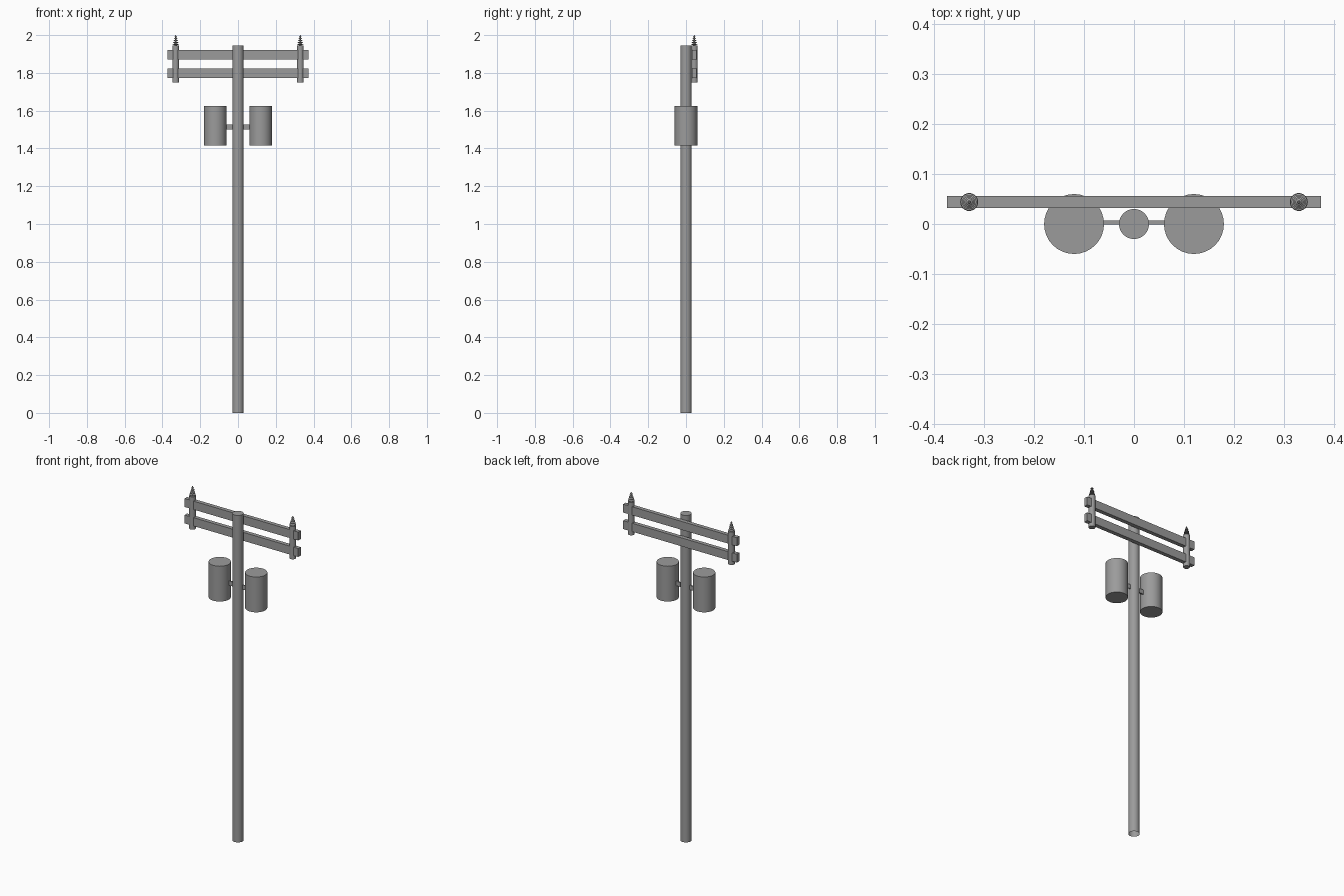
import bpy, bmesh
from math import pi, cos, sin, radians

cube = bpy.data.objects.get("Cube")
if cube:
    bpy.data.objects.remove(cube, do_unlink=True)

GREY = (0.33, 0.33, 0.33, 1)
grey = bpy.data.materials.new("weathered_grey")
grey.use_nodes = True
grey.diffuse_color = GREY
grey.node_tree.nodes["Principled BSDF"].inputs["Base Color"].default_value = GREY


def finish(name, bm, smooth=True):
    mesh = bpy.data.meshes.new(name)
    bmesh.ops.recalc_face_normals(bm, faces=bm.faces)
    bm.to_mesh(mesh)
    bm.free()
    mesh.materials.append(grey)
    ob = bpy.data.objects.new(name, mesh)
    bpy.context.collection.objects.link(ob)
    if smooth:
        bpy.ops.object.select_all(action='DESELECT')
        ob.select_set(True)
        bpy.context.view_layer.objects.active = ob
        bpy.ops.object.shade_smooth_by_angle(angle=radians(30))
    return ob


def lathe(name, x, y, profile, sides=32, open_bottom=False):
    """Revolve (radius, z) pairs about a vertical axis and cap the ends."""
    bm = bmesh.new()
    rings = [[bm.verts.new((x + r * cos(2 * pi * i / sides),
                            y + r * sin(2 * pi * i / sides), z))
              for i in range(sides)] for r, z in profile]
    for low, high in zip(rings, rings[1:]):
        for i in range(sides):
            j = (i + 1) % sides
            bm.faces.new((low[i], low[j], high[j], high[i]))
    bm.faces.new(rings[-1])
    if not open_bottom:
        bm.faces.new(rings[0][::-1])
    return finish(name, bm)


def box(name, low, high):
    bm = bmesh.new()
    bmesh.ops.create_cube(bm, size=1)
    for v in bm.verts:
        v.co = [(a + b) / 2 + c * (b - a) for a, b, c in zip(low, high, v.co)]
    return finish(name, bm, smooth=False)


# Main pole, hollow at the foot
lathe("pole", 0, 0, [(0.03, 0), (0.03, 1.945)], open_bottom=True)

# Two crossarms behind the pole
ARM_Y = 0.044
for name, z in (("lower_crossarm", 1.797), ("upper_crossarm", 1.895)):
    box(name, (-0.374, ARM_Y - 0.012, z - 0.025), (0.374, ARM_Y + 0.012, z + 0.025))

# Tapering stack of insulator discs on a thin core
insulator = [(0.008, 1.943)]
for i in range(5):
    z, r = 1.95 + i * 0.01, 0.017 - i * 0.0025
    core = 0.006 - i * 0.0008
    insulator += [(core, z - 0.002), (r, z), (r, z + 0.002), (core, z + 0.005)]
insulator.append((0.002, 2.0))

for side, s in (("left", 1), ("right", -1)):
    # Upright through the crossarms, topped by the insulator
    lathe(side + "_upright", s * 0.33, ARM_Y, [(0.018, 1.75), (0.018, 1.945)], 24)
    lathe(side + "_insulator", s * 0.33, ARM_Y, insulator, 24)
    # Transformer drum and its bracket
    lathe(side + "_transformer", s * 0.12, 0, [(0.06, 1.415), (0.06, 1.625)])
    x0, x1 = sorted((s * 0.025, s * 0.065))
    box(side + "_bracket", (x0, -0.001, 1.5), (x1, 0.007, 1.526))
